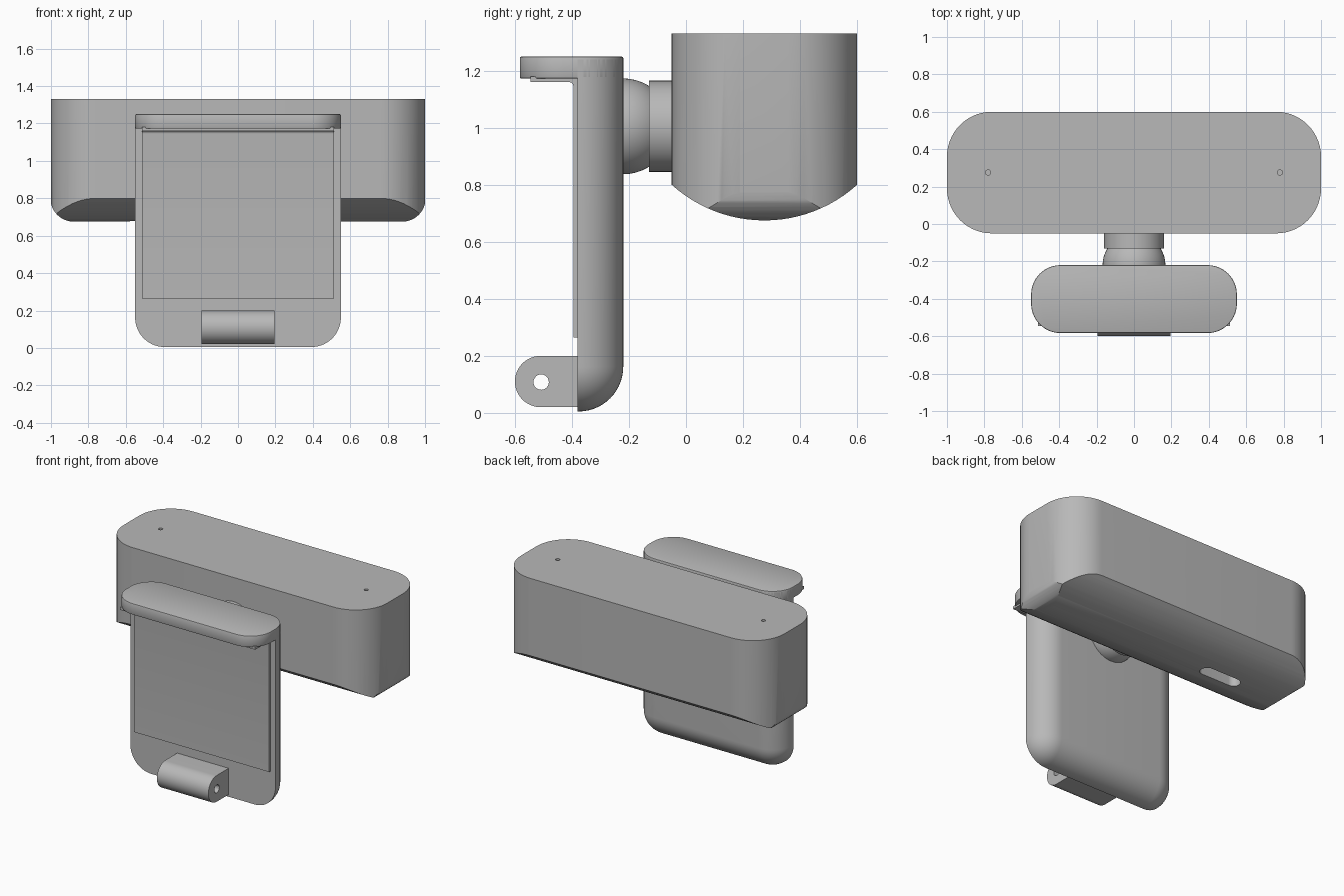
import bpy, bmesh, math
from mathutils import Vector

cube = bpy.data.objects.get("Cube")
if cube:
    bpy.data.objects.remove(cube, do_unlink=True)

grey = bpy.data.materials.new("mid grey")
grey.use_nodes = True
COLOUR = (0.48, 0.48, 0.48, 1)
grey.diffuse_color = COLOUR
grey.node_tree.nodes["Principled BSDF"].inputs["Base Color"].default_value = COLOUR


def arc(cx, cy, r, start, end, steps=14):
    """Points along an arc, angles in degrees."""
    angles = [math.radians(start + (end - start) * i / steps) for i in range(steps + 1)]
    return [(cx + r * math.cos(a), cy + r * math.sin(a)) for a in angles]


def rounded(x0, x1, y0, y1, r):
    """Outline of a rounded rectangle."""
    return (arc(x1 - r, y1 - r, r, 0, 90) + arc(x0 + r, y1 - r, r, 90, 180)
            + arc(x0 + r, y0 + r, r, 180, 270) + arc(x1 - r, y0 + r, r, 270, 360))


def finish(name, bm):
    bmesh.ops.remove_doubles(bm, verts=bm.verts, dist=1e-5)
    bmesh.ops.recalc_face_normals(bm, faces=bm.faces)
    mesh = bpy.data.meshes.new(name)
    bm.to_mesh(mesh)
    bm.free()
    mesh.materials.append(grey)
    obj = bpy.data.objects.new(name, mesh)
    bpy.context.collection.objects.link(obj)
    return obj


def prism(name, outline, axis, t0, t1):
    """Extrude a 2D outline along an axis from t0 to t1."""
    place = {"x": lambda a, b, t: (t, a, b),
             "y": lambda a, b, t: (a, t, b),
             "z": lambda a, b, t: (a, b, t)}[axis]
    bm = bmesh.new()
    face = bm.faces.new([bm.verts.new(place(a, b, t0)) for a, b in outline])
    result = bmesh.ops.extrude_face_region(bm, geom=[face])
    shift = Vector(place(0, 0, t1 - t0))
    moved = [v for v in result["geom"] if isinstance(v, bmesh.types.BMVert)]
    bmesh.ops.translate(bm, verts=moved, vec=shift)
    return finish(name, bm)


def activate(obj):
    bpy.ops.object.select_all(action="DESELECT")
    obj.select_set(True)
    bpy.context.view_layer.objects.active = obj


def combine(obj, tool, operation):
    """Apply a boolean and discard the tool object."""
    tool.hide_render = True
    mod = obj.modifiers.new("shape", "BOOLEAN")
    mod.operation, mod.object, mod.solver = operation, tool, "EXACT"
    activate(obj)
    bpy.ops.object.modifier_apply(modifier=mod.name)
    bpy.data.objects.remove(tool, do_unlink=True)


def smooth(obj, angle=30):
    activate(obj)
    bpy.ops.object.shade_smooth_by_angle(angle=math.radians(angle))


# Main housing: rounded plan with a curved belly and rounded ends
housing = prism("housing", rounded(-1, 1, -0.05, 0.6, 0.24), "z", 0.5, 1.33)
half = math.degrees(math.asin(0.4 / 0.485))
belly = arc(0.275, 1.16, 0.485, 270 - half, 270 + half, 32) + [(0.675, 1.6), (-0.125, 1.6)]
combine(housing, prism("belly_tool", belly, "x", -1.3, 1.3), "INTERSECT")
ends = rounded(-1.003, 1.003, 0.675, 1.7, 0.125)
combine(housing, prism("ends_tool", ends, "y", -0.3, 0.9), "INTERSECT")

# Port slot in the belly and two pin holes in the top
slot = rounded(-0.61, -0.31, 0.23, 0.32, 0.044)
combine(housing, prism("slot_tool", slot, "z", 0.5, 0.85), "DIFFERENCE")
for side in (-1, 1):
    hole = arc(side * 0.78, 0.275, 0.014, 0, 360, 16)[:-1]
    combine(housing, prism("pin_tool", hole, "z", 1.28, 1.5), "DIFFERENCE")
smooth(housing)

# Swivel neck: collar and half ball
collar = prism("neck_collar", arc(0, 1.005, 0.16, 0, 360, 48)[:-1], "y", -0.13, -0.05)
smooth(collar)

bm = bmesh.new()
bmesh.ops.create_uvsphere(bm, u_segments=48, v_segments=24, radius=0.168)
bmesh.ops.translate(bm, verts=bm.verts, vec=(0, -0.22, 1.005))
ball = finish("neck_ball", bm)
smooth(ball)

# Back plate: fully rounded box, sliced flat at its front and top
bm = bmesh.new()
bmesh.ops.create_cube(bm, size=1)
for v in bm.verts:
    v.co = Vector((v.co.x * 1.1, v.co.y * 0.36 - 0.4, v.co.z * 1.6 + 0.805))
bmesh.ops.bevel(bm, geom=bm.edges[:], offset=0.157, segments=14, profile=0.5, affect="EDGES")
for point, normal in (((0, -0.38, 0), (0, -1, 0)), ((0, 0, 1.24), (0, 0, 1))):
    bmesh.ops.bisect_plane(bm, geom=bm.verts[:] + bm.edges[:] + bm.faces[:],
                           plane_co=point, plane_no=normal, clear_outer=True)
    bmesh.ops.holes_fill(bm, edges=[e for e in bm.edges if e.is_boundary])
plate = finish("back_plate", bm)
smooth(plate)

# Top lip with softened rims
lip = prism("top_lip", rounded(-0.55, 0.55, -0.583, -0.22, 0.157), "z", 1.172, 1.25)
bevel = lip.modifiers.new("soft rim", "BEVEL")
bevel.width, bevel.segments = 0.006, 2
activate(lip)
bpy.ops.object.modifier_apply(modifier=bevel.name)
smooth(lip)

# Thin L-shaped liner under the lip and down the plate
liner_side = ([(-0.37, 0.265), (-0.37, 1.18), (-0.545, 1.18), (-0.545, 1.16)]
              + arc(-0.41, 1.145, 0.015, 90, 0, 6) + [(-0.395, 0.265)])
liner = prism("liner", liner_side, "x", -0.512, 0.512)
smooth(liner)

# Hinge lug with a pin hole
lug_side = [(-0.36, 0.02), (-0.36, 0.2)] + arc(-0.51, 0.11, 0.09, 90, 270, 24)
lug = prism("hinge_lug", lug_side, "x", -0.195, 0.195)
pin = arc(-0.508, 0.108, 0.027, 0, 360, 24)[:-1]
combine(lug, prism("lug_tool", pin, "x", -0.4, 0.4), "DIFFERENCE")
smooth(lug)
